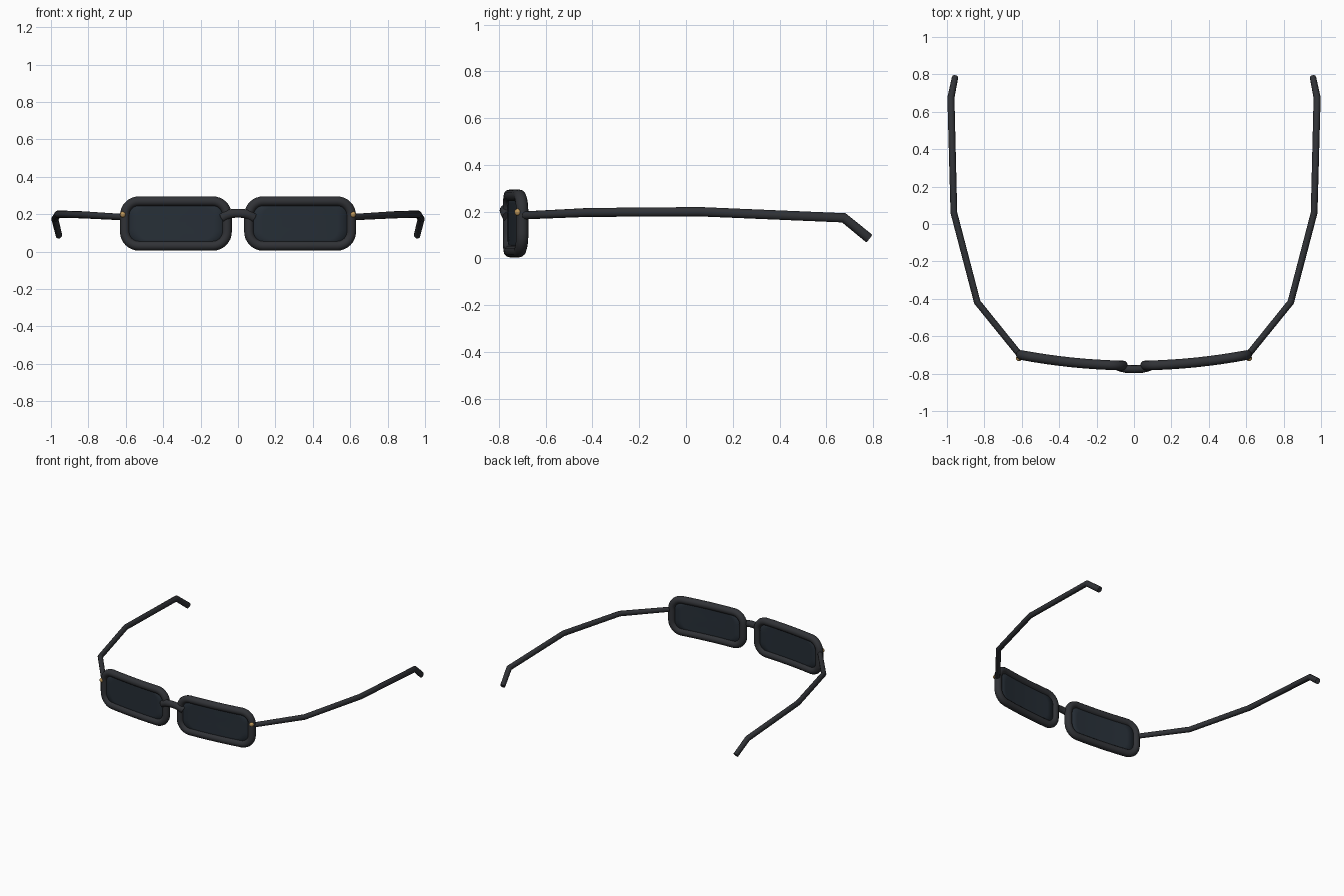
import bpy, bmesh, math
from mathutils import Vector

if "Cube" in bpy.data.objects:
    bpy.data.objects.remove(bpy.data.objects["Cube"])


def material(name, rgb):
    m = bpy.data.materials.new(name)
    m.diffuse_color = (*rgb, 1)
    m.use_nodes = True
    m.node_tree.nodes["Principled BSDF"].inputs["Base Color"].default_value = m.diffuse_color
    return m


FRAME = material("dark_frame", (0.03, 0.032, 0.037))
GLASS = material("tinted_glass", (0.02, 0.028, 0.038))
BRASS = material("brass", (0.5, 0.3, 0.1))


def finish(name, bm, mat, mirror=True, angle=50):
    bmesh.ops.recalc_face_normals(bm, faces=bm.faces)
    me = bpy.data.meshes.new(name)
    bm.to_mesh(me)
    bm.free()
    me.materials.append(mat)
    ob = bpy.data.objects.new(name, me)
    bpy.context.collection.objects.link(ob)
    bpy.ops.object.select_all(action='DESELECT')
    bpy.context.view_layer.objects.active = ob
    ob.select_set(True)
    bpy.ops.object.shade_smooth_by_angle(angle=math.radians(angle))
    if mirror:
        mod = ob.modifiers.new("mirror", 'MIRROR')
        mod.use_mirror_merge = False
    return ob


def sweep(path, ref, radii, closed=False, sides=12):
    """Elliptical tube; radii = (across ref, along ref), one pair per point."""
    bm = bmesh.new()
    n = len(path)
    rings = []
    for i, p in enumerate(path):
        if closed:
            t = path[(i + 1) % n] - path[i - 1]
        else:
            a = (p - path[i - 1]).normalized() if i else Vector()
            b = (path[i + 1] - p).normalized() if i < n - 1 else Vector()
            t = a + b
        t.normalize()
        side = t.cross(ref).normalized()
        up = side.cross(t)
        rs, ru = radii[i]
        rings.append([bm.verts.new(p + side * rs * math.cos(k) + up * ru * math.sin(k))
                      for k in (2 * math.pi * j / sides for j in range(sides))])
    for i in range(n if closed else n - 1):
        r, s = rings[i], rings[(i + 1) % n]
        for j in range(sides):
            k = (j + 1) % sides
            bm.faces.new((r[j], r[k], s[k], s[j]))
    if not closed:
        bm.faces.new(rings[0])
        bm.faces.new(rings[-1])
    return bm


CX, CZ = 0.332, 0.15


def wrap(x):
    """Face curve of the front, seen from above."""
    return -0.757 + 0.155 * x * x


def outline(hw, hh, r, scale=1.0, arc=8, straight=6):
    """Rounded rectangle bent along the face curve."""
    flat = []
    for q, (sx, sz) in enumerate(((1, 1), (-1, 1), (-1, -1), (1, -1))):
        for k in range(arc + 1):
            a = math.pi / 2 * (q + k / arc)
            flat.append((sx * (hw - r) + r * math.cos(a), sz * (hh - r) + r * math.sin(a)))
    pts = []
    for i, (x, z) in enumerate(flat):
        x2, z2 = flat[(i + 1) % len(flat)]
        n = straight if i % (arc + 1) == arc else 1
        for k in range(n):
            u = x + (x2 - x) * k / n
            w = z + (z2 - z) * k / n
            pts.append(Vector((CX + u * scale, wrap(CX + u * scale), CZ + w * scale)))
    return pts


# Rims
path = outline(0.273, 0.119, 0.075)
finish("rim", sweep(path, Vector((0, 1, 0)), [(0.026, 0.026)] * len(path), True), FRAME)

# Lenses
bm = bmesh.new()
loops = [[bm.verts.new(p) for p in outline(0.268, 0.114, 0.07, s)] for s in (1, 0.75, 0.5, 0.25)]
for a, b in zip(loops, loops[1:]):
    for j in range(len(a)):
        k = (j + 1) % len(a)
        bm.faces.new((a[j], a[k], b[k], b[j]))
centre = bm.verts.new((CX, wrap(CX), CZ))
for j, v in enumerate(loops[-1]):
    bm.faces.new((v, loops[-1][(j + 1) % len(loops[-1])], centre))
lens = finish("lens", bm, GLASS)
sol = lens.modifiers.new("thickness", 'SOLIDIFY')
sol.thickness, sol.offset = 0.014, 0

# Bridge
half = [(0.085, -0.764, 0.18), (0.065, -0.77, 0.192), (0.042, -0.775, 0.202), (0.015, -0.776, 0.205)]
path = [Vector((-x, y, z)) for x, y, z in half] + [Vector(p) for p in reversed(half)]
finish("bridge", sweep(path, Vector((0, 0, 1)), [(0.021, 0.024)] * len(path)), FRAME, False)

# Temple arms with bent ear tips
path = [Vector(p) for p in ((0.61, -0.70, 0.184), (0.838, -0.418, 0.197), (0.963, 0.06, 0.2),
                            (0.979, 0.675, 0.174), (0.957, 0.783, 0.086))]
radii = [(0.017, 0.017), (0.018, 0.019), (0.018, 0.02), (0.019, 0.021), (0.017, 0.021)]
finish("temple_arm", sweep(path, Vector((0, 0, 1)), radii), FRAME)

# Hinge studs
bm = bmesh.new()
bmesh.ops.create_uvsphere(bm, u_segments=16, v_segments=10, radius=0.016)
bmesh.ops.translate(bm, verts=bm.verts, vec=(0.615, -0.718, 0.198))
finish("hinge_stud", bm, BRASS)
